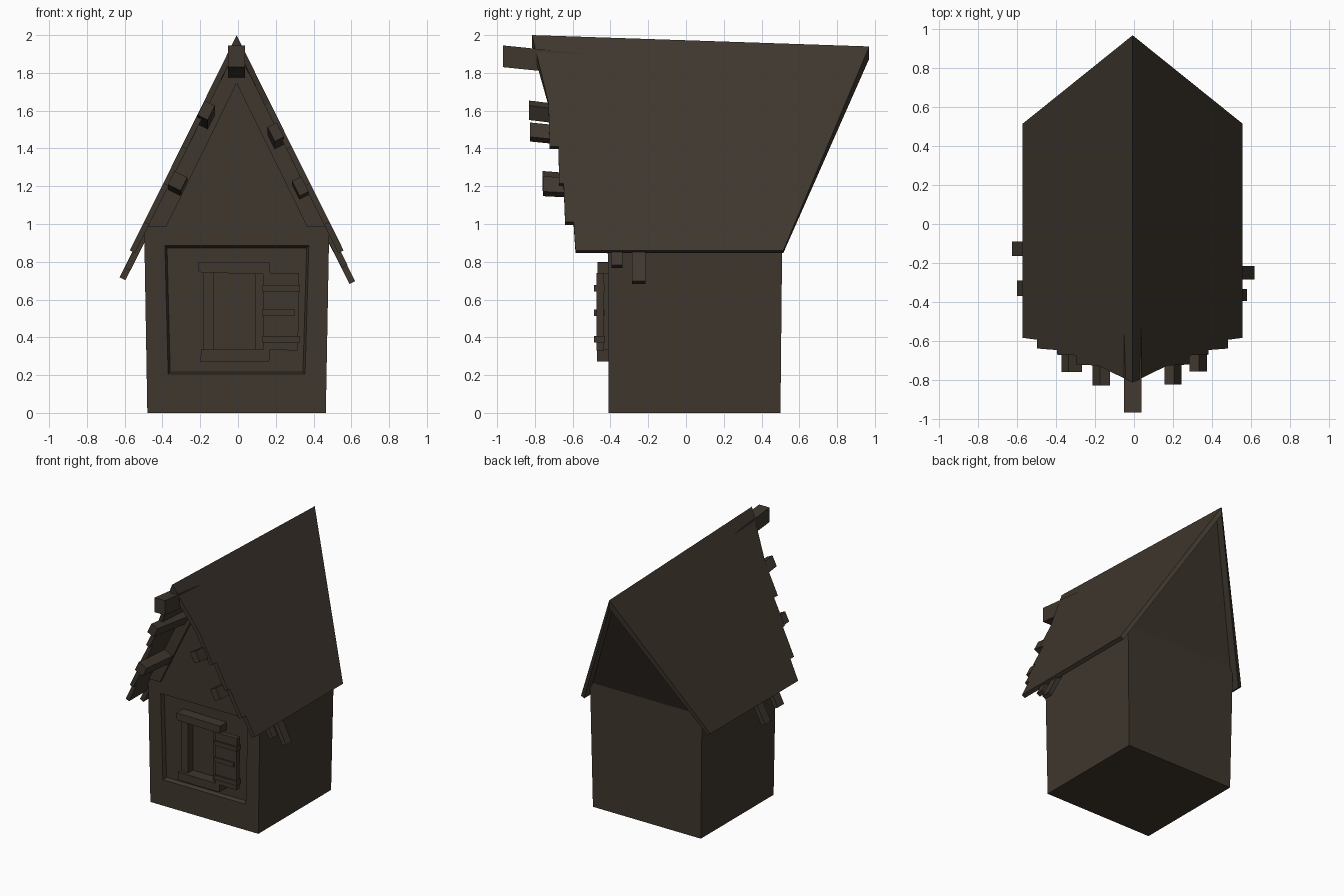
import bpy, bmesh, math
from mathutils import Vector

if "Cube" in bpy.data.objects:
    bpy.data.objects.remove(bpy.data.objects["Cube"])

wood = bpy.data.materials.new("dark_brown_wood")
wood.diffuse_color = (0.05, 0.038, 0.027, 1)
wood.use_nodes = True
wood.node_tree.nodes["Principled BSDF"].inputs["Base Color"].default_value = wood.diffuse_color
CX = -0.007  # ridge line x


def finish(bm, name):
    bmesh.ops.recalc_face_normals(bm, faces=bm.faces)
    me = bpy.data.meshes.new(name)
    bm.to_mesh(me)
    bm.free()
    me.materials.append(wood)
    ob = bpy.data.objects.new(name, me)
    bpy.context.collection.objects.link(ob)
    return ob


def loft(name, ring_a, ring_b):
    """Closed solid between two matching outlines."""
    bm = bmesh.new()
    a = [bm.verts.new(p) for p in ring_a]
    b = [bm.verts.new(p) for p in ring_b]
    n = len(a)
    bm.faces.new(a)
    bm.faces.new(b[::-1])
    for i in range(n):
        j = (i + 1) % n
        bm.faces.new((a[i], b[i], b[j], a[j]))
    return finish(bm, name)


def plate(name, outline, y0, y1):
    """Outline in x, z extruded along y."""
    return loft(name, [(x, y0, z) for x, z in outline], [(x, y1, z) for x, z in outline])


def box(name, x0, x1, y0, y1, z0, z1):
    return plate(name, [(x0, z0), (x1, z0), (x1, z1), (x0, z1)], y0, y1)


# House body: tapered walls, gable, outward leaning back gable
bm = bmesh.new()
v = [bm.verts.new(p) for p in (
    (-0.48, -0.41, 0), (0.465, -0.41, 0), (0.465, 0.5, 0), (-0.48, 0.5, 0),
    (-0.497, -0.415, 0.985), (0.483, -0.415, 0.985), (0.483, 0.51, 0.985), (-0.497, 0.51, 0.985),
    (CX, -0.415, 1.95), (CX, 0.925, 1.9))]
faces = [bm.faces.new([v[i] for i in f]) for f in (
    (0, 1, 5, 4), (3, 2, 1, 0), (1, 2, 6, 5), (2, 3, 7, 6), (3, 0, 4, 7),
    (4, 5, 8), (6, 7, 9), (5, 6, 9, 8), (7, 4, 8, 9))]
bmesh.ops.recalc_face_normals(bm, faces=bm.faces)
front = faces[0]
# recessed front panel
bmesh.ops.inset_individual(bm, faces=[front], thickness=0.1)
for p in front.verts:
    top, right = p.co.z > 0.5, p.co.x > 0
    p.co.x = (0.375 if top else 0.355) if right else (-0.387 if top else -0.37)
    p.co.z = 0.885 if top else 0.205
    p.co.y = -0.41 - 0.005 * p.co.z / 0.985
bmesh.ops.inset_individual(bm, faces=[front], thickness=0.016, depth=-0.03)
finish(bm, "house_body")

# Gable border boards
plate("gable_border", [(-0.49, 0.985), (-0.38, 0.985), (CX, 1.745), (0.366, 0.985),
                       (0.476, 0.985), (CX, 1.945)], -0.435, -0.40)


# Roof halves with stepped plank ends at the front
def roof_point(y, z, side, drop=0.0):
    ridge = 1.94 + 0.06 * (0.97 - y) / 1.79
    t = (ridge - z) / (ridge - 0.86)
    return Vector((CX + side * 0.566 * t, y, z - drop))


edge = [(-0.815, 2.0), (-0.728, 1.64), (-0.722, 1.41), (-0.675, 1.41), (-0.672, 1.215),
        (-0.648, 1.215), (-0.640, 1.01), (-0.595, 1.01), (-0.585, 0.86),
        (0.515, 0.86), (0.97, 1.94)]
for side, label in ((-1, "left"), (1, "right")):
    upper = [roof_point(y, z, side) for y, z in edge]
    inward = Vector((-side * 0.028, 0, -0.014))
    lower = [p + inward for p in upper]
    for k in (0, -1):  # meet on the ridge line
        lower[k] = upper[k] + Vector((0, 0, -0.065))
    loft("roof_" + label, upper, lower)


# Purlins: beams under the roof, rising towards the front
def purlin(name, x, z, y_front, along, thick, ang, drop):
    u = Vector((math.cos(ang), 0, math.sin(ang))) * along / 2
    w = Vector((-math.sin(ang), 0, math.cos(ang))) * thick / 2
    a, b = Vector((x, y_front, z)), Vector((x, -0.38, z - drop))
    loft(name, *[[c - u - w, c + u - w, c + u + w, c - u + w] for c in (a, b)])


slope = math.atan2(1.13, 0.566)
purlin("ridge_beam", CX, 1.888, -0.97, 0.09, 0.115, 0, 0.06)
purlin("purlin_upper_left", -0.168, 1.602, -0.83, 0.085, 0.06, slope, 0.055)
purlin("purlin_upper_right", 0.2, 1.487, -0.825, 0.085, 0.055, -slope, 0.045)
purlin("purlin_lower_left", -0.32, 1.228, -0.76, 0.08, 0.075, slope, 0.03)
purlin("purlin_lower_right", 0.33, 1.2, -0.757, 0.09, 0.055, -slope, 0.02)

# Rafter ends poking out beneath the eaves
for side, x, z, y0, y1 in ((-1, -0.612, 0.71, -0.165, -0.09), (-1, -0.585, 0.76, -0.37, -0.29),
                           (1, 0.605, 0.69, -0.285, -0.215), (1, 0.565, 0.775, -0.395, -0.335)):
    d = Vector((-side * 0.448, 0, 0.894))
    w = Vector((0.894, 0, side * 0.448)) * 0.017
    tip = Vector((x, 0, z))
    top = tip + d * 0.34
    out = [tip - w, tip + w, top + w, top - w]
    plate("rafter_end", [(p.x, p.z) for p in out], y0, y1)

# Window frame
plate("window_lintel", [(-0.19, 0.742), (0.17, 0.735), (0.17, 0.795), (-0.21, 0.8), (-0.21, 0.75)],
      -0.468, -0.37)
plate("window_sill", [(-0.2, 0.272), (0.165, 0.272), (0.168, 0.335), (-0.195, 0.335)], -0.47, -0.37)
box("window_post_left", -0.185, -0.127, -0.445, -0.37, 0.33, 0.745)
box("window_post_right", 0.093, 0.14, -0.445, -0.37, 0.33, 0.745)

# Open shutter with battens
plate("shutter", [(0.133, 0.335), (0.318, 0.33), (0.322, 0.74), (0.133, 0.74)], -0.474, -0.435)
for z in (0.642, 0.512, 0.372):
    box("shutter_batten", 0.13, 0.30 if z == 0.512 else 0.328, -0.487, -0.43, z, z + 0.035)
